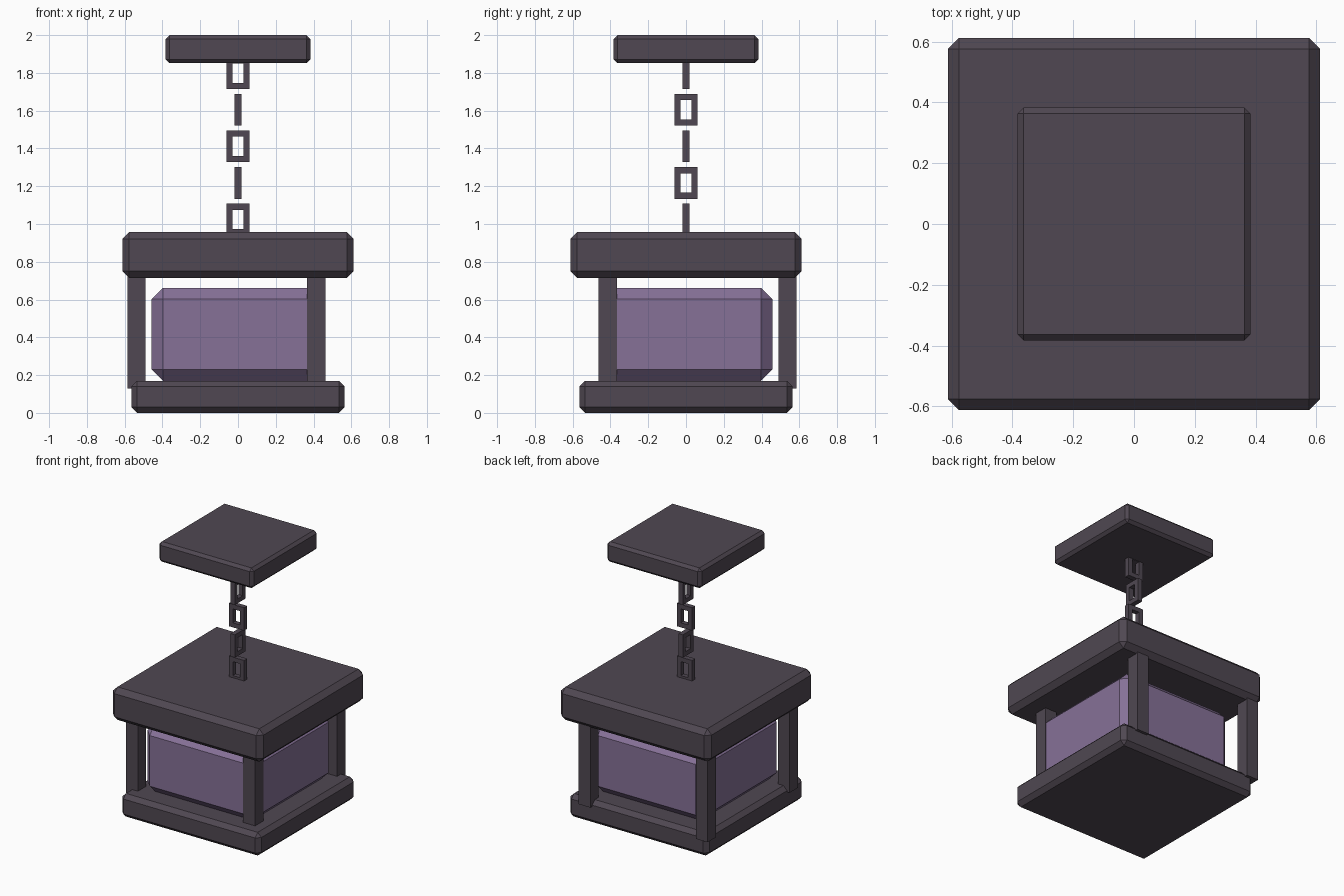
import bpy, bmesh

if "Cube" in bpy.data.objects:
    bpy.data.objects.remove(bpy.data.objects["Cube"])


def material(name, rgb):
    m = bpy.data.materials.new(name)
    m.diffuse_color = (*rgb, 1.0)
    m.use_nodes = True
    m.node_tree.nodes["Principled BSDF"].inputs["Base Color"].default_value = m.diffuse_color
    return m


IRON = material("dark iron", (0.080, 0.064, 0.084))
GLASS = material("purple glass", (0.238, 0.165, 0.310))


def add_object(name, bm, mat):
    bmesh.ops.recalc_face_normals(bm, faces=bm.faces)
    mesh = bpy.data.meshes.new(name)
    bm.to_mesh(mesh)
    bm.free()
    mesh.materials.append(mat)
    ob = bpy.data.objects.new(name, mesh)
    bpy.context.collection.objects.link(ob)
    return ob


def box(name, half, z0, z1, mat, bevel=0.0, x=0.0, y=0.0):
    """Square block with optional chamfered edges."""
    bm = bmesh.new()
    bmesh.ops.create_cube(bm, size=1)
    for v in bm.verts:
        v.co.x = x + v.co.x * 2 * half
        v.co.y = y + v.co.y * 2 * half
        v.co.z = z0 + (v.co.z + 0.5) * (z1 - z0)
    ob = add_object(name, bm, mat)
    if bevel:
        mod = ob.modifiers.new("chamfer", 'BEVEL')
        mod.width = bevel
        mod.segments = 1
    return ob


def link(name, z, turned):
    """Rectangular chain link: an outer and inner outline on two planes."""
    w, h, bar, d = 0.062, 0.084, 0.033, 0.018
    bm = bmesh.new()
    rings = []
    for inset, depth in ((0, -d), (bar, -d), (bar, d), (0, d)):
        ring = []
        for sx, sz in ((-1, -1), (1, -1), (1, 1), (-1, 1)):
            a, c = sx * (w - inset), z + sz * (h - inset)
            ring.append(bm.verts.new((depth, a, c) if turned else (a, depth, c)))
        rings.append(ring)
    for i in range(4):
        r, s = rings[i], rings[(i + 1) % 4]
        for j in range(4):
            k = (j + 1) % 4
            bm.faces.new((r[j], r[k], s[k], s[j]))
    add_object(name, bm, IRON)


# Main blocks
box("base", 0.565, 0.0, 0.17, IRON, 0.03)
box("glass_block", 0.457, 0.17, 0.662, GLASS, 0.06)
box("roof", 0.612, 0.715, 0.957, IRON, 0.036)
box("ceiling_plate", 0.383, 1.852, 2.0, IRON, 0.02)

# Corner posts, shifted slightly toward the back left
for px, side in ((-0.538, "left"), (0.414, "right")):
    for py, end in ((-0.414, "front"), (0.538, "back")):
        box(f"{end}_{side}_post", 0.048, 0.13, 0.75, IRON, x=px, y=py)

# Chain of alternating links
for i in range(5):
    link(f"chain_link_{i + 1}", 1.024 + 0.1935 * i, i % 2 == 1)
